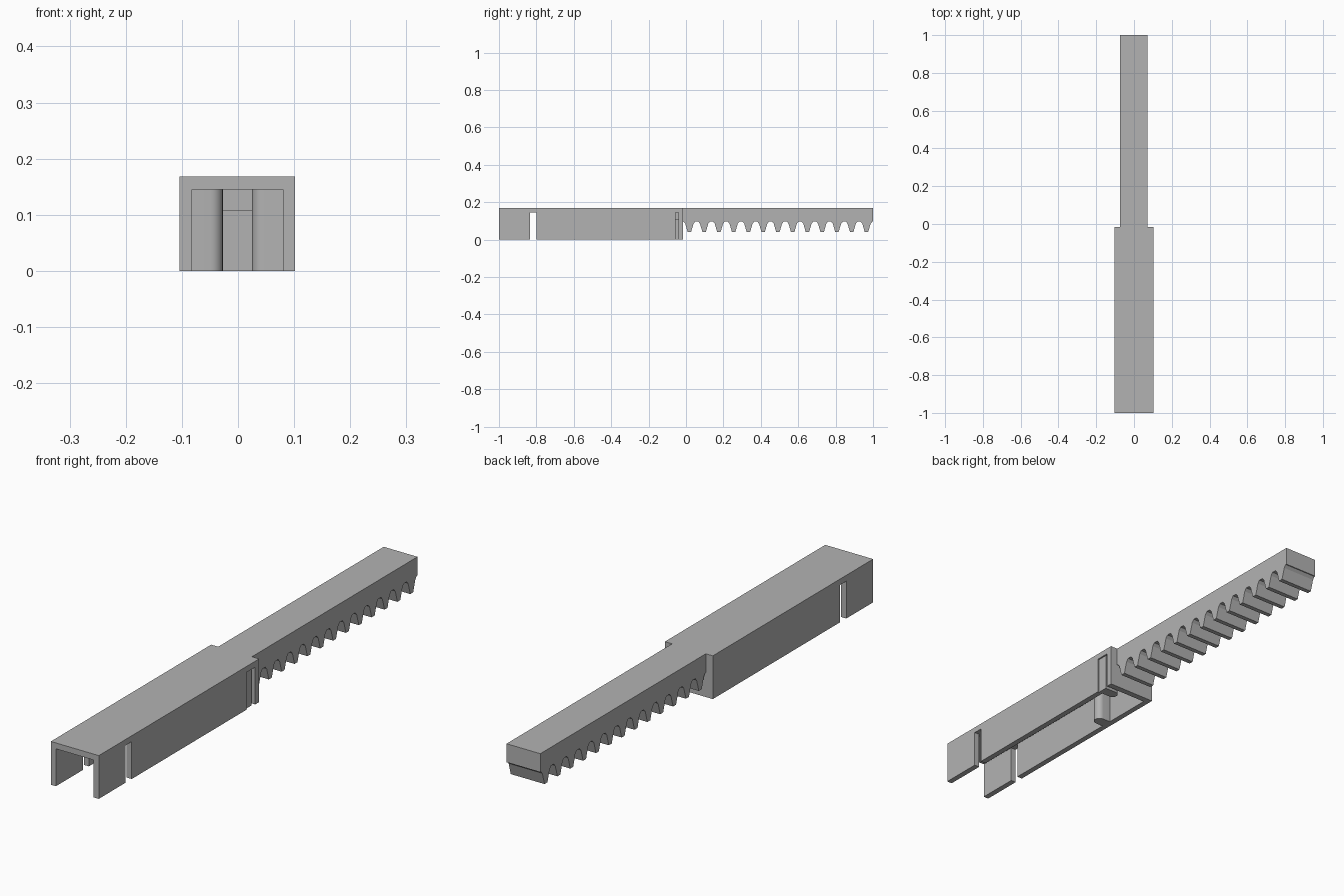
import bpy, bmesh, math

cube = bpy.data.objects.get("Cube")
if cube:
    bpy.data.objects.remove(cube, do_unlink=True)

grey = bpy.data.materials.new("plain grey")
grey.use_nodes = True
grey.diffuse_color = (0.45, 0.45, 0.45, 1)
grey.node_tree.nodes["Principled BSDF"].inputs["Base Color"].default_value = (0.45, 0.45, 0.45, 1)


def prism(name, outline, direction):
    """Extrude a closed outline along a direction."""
    bm = bmesh.new()
    face = bm.faces.new([bm.verts.new(p) for p in outline])
    moved = bmesh.ops.extrude_face_region(bm, geom=[face])["geom"]
    bmesh.ops.translate(bm, vec=direction, verts=[v for v in moved if isinstance(v, bmesh.types.BMVert)])
    bmesh.ops.recalc_face_normals(bm, faces=bm.faces)
    mesh = bpy.data.meshes.new(name)
    bm.to_mesh(mesh)
    bm.free()
    mesh.materials.append(grey)
    obj = bpy.data.objects.new(name, mesh)
    bpy.context.collection.objects.link(obj)
    return obj


def box(name, x0, x1, y0, y1, z0, z1):
    return prism(name, [(x0, y0, z0), (x1, y0, z0), (x1, y1, z0), (x0, y1, z0)], (0, 0, z1 - z0))


# Channel sleeve, open at the front and underneath
LEFT, RIGHT, END, TOP, CEIL = 0.102, -0.104, -0.016, 0.168, 0.145
WALL = 0.022
box("sleeve_roof", RIGHT, LEFT, -1, END, CEIL, TOP)
box("sleeve_end_wall", RIGHT, LEFT, -0.04, END, 0, CEIL)

# Side walls with a narrow slot near the front; the left one stops short of the end
for side, x0, stop in (("right", RIGHT, -0.04), ("left", LEFT - WALL, -0.095)):
    box(side + "_wall_front", x0, x0 + WALL, -1, -0.835, 0, CEIL)
    box(side + "_wall_main", x0, x0 + WALL, -0.798, stop, 0, CEIL)


# Rounded ribs reaching inward from the walls
def rib(name, x_wall, x_tip, y, radius):
    way = 1 if x_tip > x_wall else -1
    arc = [math.radians(a) for a in range(-90, 91, 15)]
    outline = [(x_wall, y + radius, 0), (x_wall, y - radius, 0)]
    outline += [(x_tip + way * radius * (math.cos(a) - 1), y + radius * math.sin(a), 0) for a in arc]
    obj = prism(name, outline, (0, 0, CEIL))
    bpy.ops.object.select_all(action="DESELECT")
    obj.select_set(True)
    bpy.context.view_layer.objects.active = obj
    bpy.ops.object.shade_smooth_by_angle(angle=math.radians(30))


rib("right_rib", RIGHT + WALL, -0.027, -0.265, 0.022)
rib("left_rib", LEFT - 0.006, 0.025, -0.075, 0.02)

# Short crossbar under the roof by the end wall
box("crossbar", RIGHT + WALL, LEFT - WALL, -0.056, -0.04, 0.107, CEIL)

# Toothed bar
TEETH, PITCH, FIRST = 13, 0.0789, 0.018
ROOT, TIP = 0.096, 0.04
profile = [(1, TOP), (END, TOP), (END, ROOT)]
for i in range(TEETH):
    c = FIRST + i * PITCH
    profile += [(c - 0.031, ROOT), (c - 0.022, 0.085), (c - 0.009, TIP),
                (c + 0.009, TIP), (c + 0.022, 0.085), (c + 0.031, ROOT)]
profile.append((1, ROOT))
prism("toothed_bar", [(-0.074, y, z) for y, z in profile], (0.145, 0, 0))
